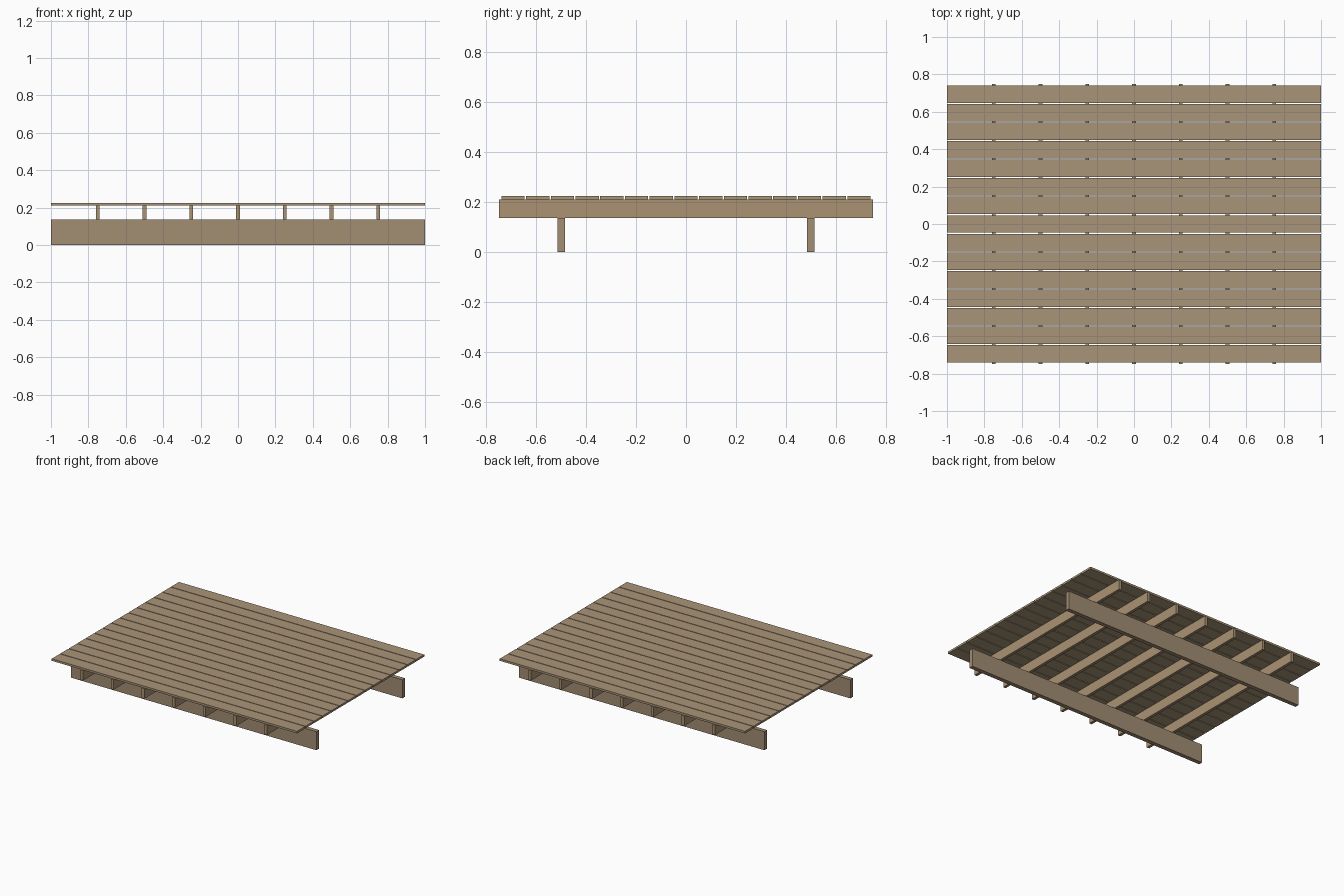
import bpy

if "Cube" in bpy.data.objects:
    bpy.data.objects.remove(bpy.data.objects["Cube"])


def material(name, rgb):
    m = bpy.data.materials.new(name)
    m.diffuse_color = (*rgb, 1)
    m.use_nodes = True
    m.node_tree.nodes["Principled BSDF"].inputs["Base Color"].default_value = m.diffuse_color
    return m


beam_wood = material("beam_wood", (0.36, 0.27, 0.17))
joist_wood = material("joist_wood", (0.40, 0.29, 0.17))
plank_wood = material("plank_wood", (0.40, 0.30, 0.19))


def box(name, centre, size, mat):
    bpy.ops.mesh.primitive_cube_add(size=1, location=centre)
    o = bpy.context.object
    o.name = name
    o.scale = size
    bpy.ops.object.transform_apply(location=False, rotation=False, scale=True)
    o.data.materials.append(mat)
    return o


BEAM_TOP, JOIST_TOP, DECK_TOP = 0.137, 0.21, 0.225

# two long bearer beams on the ground
for side, y in (("front", -0.5), ("back", 0.5)):
    box(f"{side}_beam", (0, y, BEAM_TOP / 2), (2, 0.031, BEAM_TOP), beam_wood)

# seven cross joists resting on the beams
for i in range(7):
    box(f"joist_{i + 1}", (-0.75 + 0.25 * i, 0, (BEAM_TOP + JOIST_TOP) / 2),
        (0.021, 1.498, JOIST_TOP - BEAM_TOP), joist_wood)

# fifteen deck planks with narrow gaps
for i in range(15):
    box(f"deck_plank_{i + 1}", (0, (i - 7) * 0.0991, (JOIST_TOP + DECK_TOP) / 2),
        (2, 0.0935, DECK_TOP - JOIST_TOP), plank_wood)
